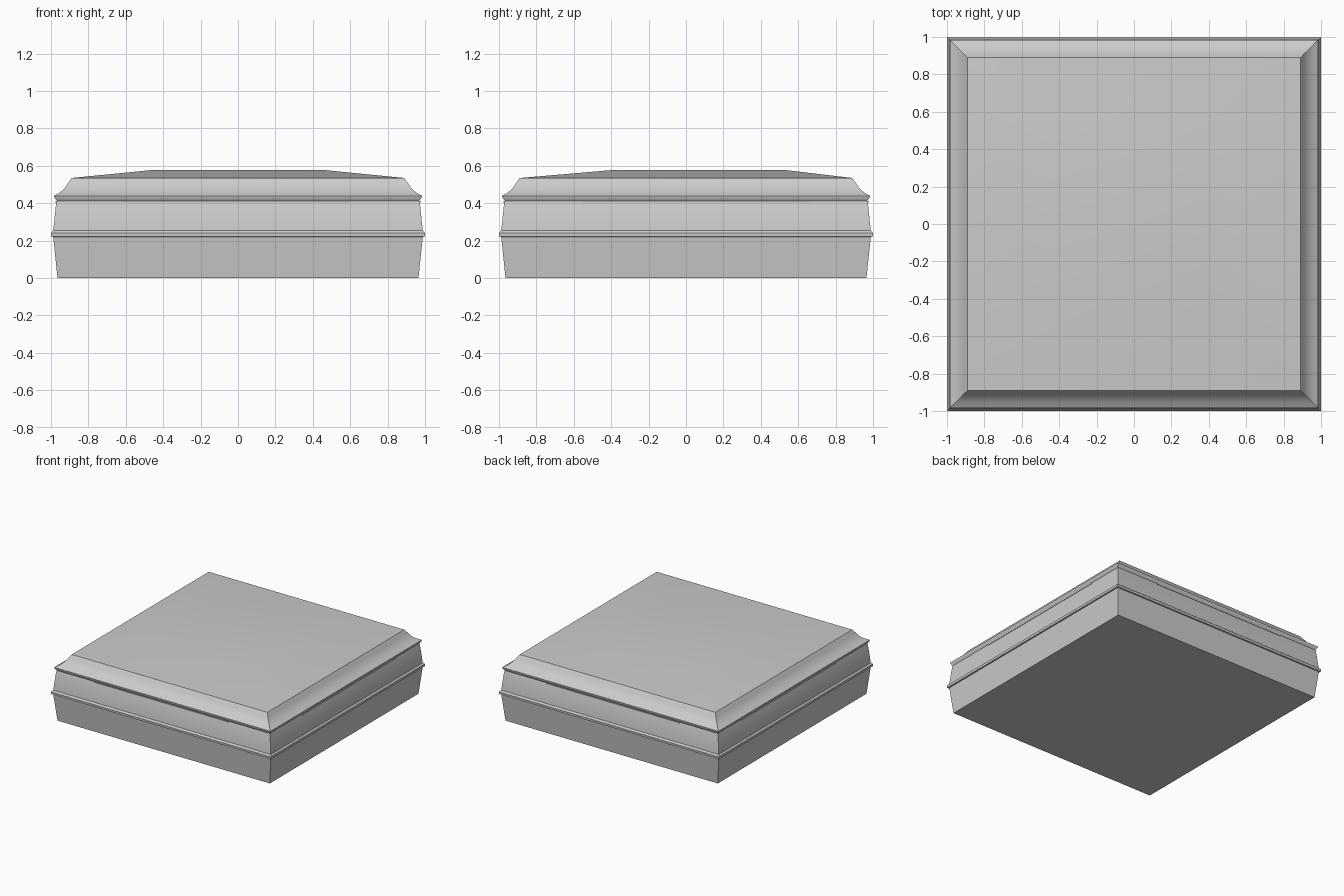
import bpy

if "Cube" in bpy.data.objects:
    bpy.data.objects.remove(bpy.data.objects["Cube"])


def square_loft(name, profile, angle=0.6):
    """Stack square rings given as (half width, z, x shift, y shift) and cap both ends."""
    verts, faces = [], []
    for r, z, dx, dy in [(p + (0, 0))[:4] for p in profile]:
        verts += [(dx + sx * r, dy + sy * r, z)
                  for sx, sy in ((-1, -1), (1, -1), (1, 1), (-1, 1))]
    n = len(profile)
    for i in range(n - 1):
        a = i * 4
        for k in range(4):
            j = (k + 1) % 4
            faces.append((a + k, a + j, a + 4 + j, a + 4 + k))
    faces.append((3, 2, 1, 0))
    faces.append(tuple(range(n * 4 - 4, n * 4)))
    mesh = bpy.data.meshes.new(name)
    mesh.from_pydata(verts, [], faces)
    obj = bpy.data.objects.new(name, mesh)
    bpy.context.collection.objects.link(obj)
    bpy.ops.object.select_all(action='DESELECT')
    obj.select_set(True)
    bpy.context.view_layer.objects.active = obj
    bpy.ops.object.shade_smooth_by_angle(angle=angle)
    return obj


# Body: tapered base, raised trim band, upper wall, overhanging lip,
# concave shoulder and gently crowned top
square_loft("box_body", [
    (0.965, 0.0), (0.988, 0.22),
    (0.999, 0.222), (1.0, 0.24), (0.994, 0.248), (0.988, 0.253),
    (0.972, 0.405), (0.968, 0.412), (0.982, 0.43), (0.983, 0.44),
    (0.956, 0.455), (0.928, 0.478), (0.908, 0.508), (0.889, 0.535),
    (0.457, 0.578, 0.0, 0.07),
])

# Thin grip strip under the lip on each side
for name, loc, size in (
    ("front_grip", (-0.015, -0.970, 0.408), (1.21, 0.012, 0.010)),
    ("back_grip", (-0.015, 0.970, 0.408), (1.21, 0.012, 0.010)),
    ("left_grip", (-0.970, 0.055, 0.408), (0.012, 1.21, 0.010)),
    ("right_grip", (0.970, 0.055, 0.408), (0.012, 1.21, 0.010)),
):
    bpy.ops.mesh.primitive_cube_add(size=1, location=loc)
    grip = bpy.context.object
    grip.name = name
    grip.scale = size
